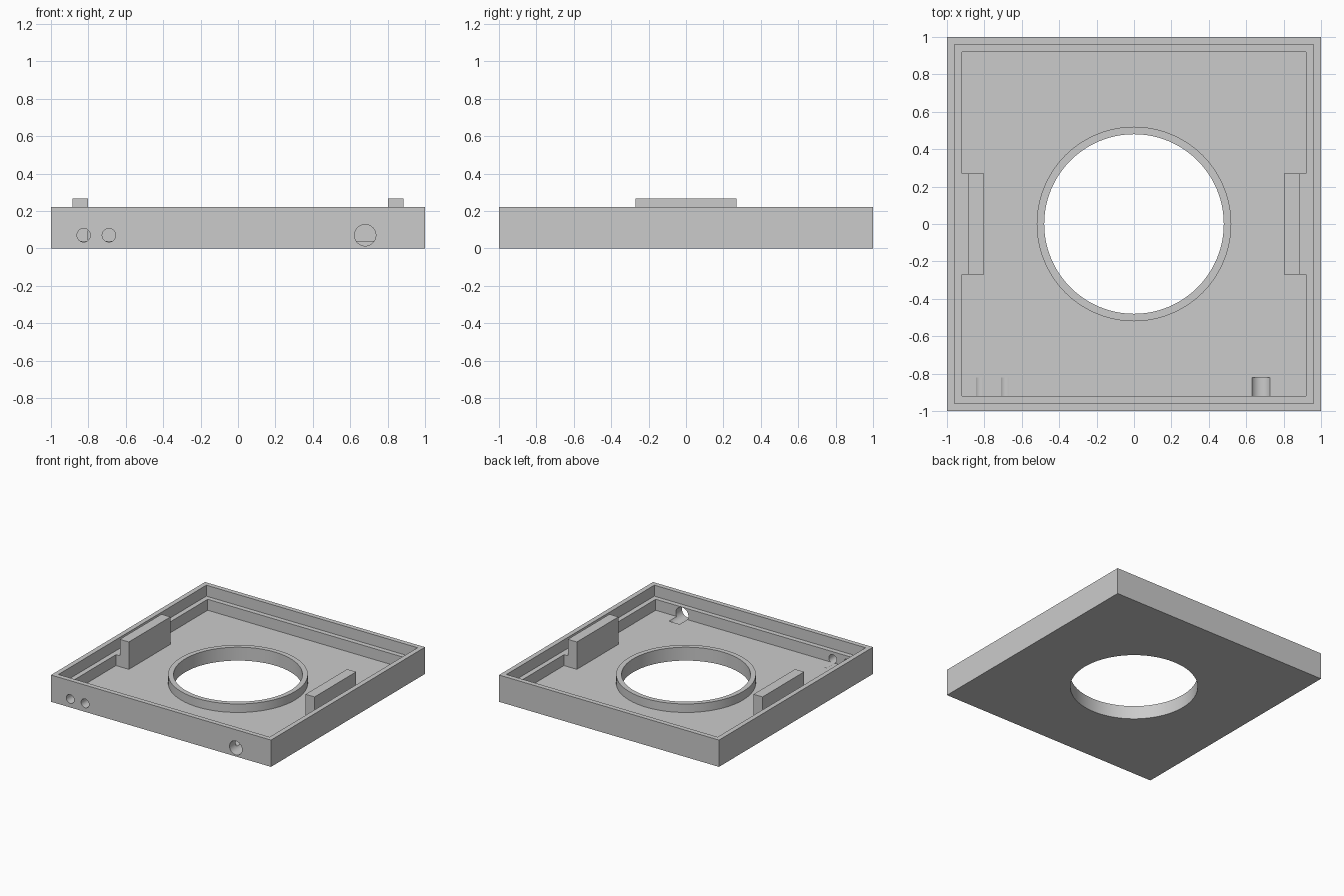
import bpy
import bmesh
from math import radians
from mathutils import Matrix, Vector

cube = bpy.data.objects.get("Cube")
if cube:
    bpy.data.objects.remove(cube, do_unlink=True)

FLOOR, LEDGE, RIM, RING = 0.04, 0.13, 0.22, 0.11

grey = bpy.data.materials.new("plain grey")
grey.use_nodes = True
colour = (0.6, 0.6, 0.6, 1)
grey.diffuse_color = colour
grey.node_tree.nodes["Principled BSDF"].inputs["Base Color"].default_value = colour


def add_object(name, bm):
    bmesh.ops.recalc_face_normals(bm, faces=bm.faces)
    mesh = bpy.data.meshes.new(name)
    bm.to_mesh(mesh)
    bm.free()
    mesh.materials.append(grey)
    obj = bpy.data.objects.new(name, mesh)
    bpy.context.collection.objects.link(obj)
    return obj


def block(name, half, low, high):
    bm = bmesh.new()
    bmesh.ops.create_cube(bm, size=1, matrix=Matrix.Translation((0, 0, (low + high) / 2))
                          @ Matrix.Diagonal((2 * half, 2 * half, high - low, 1)))
    return add_object(name, bm)


def cylinder(name, radius, start, end, sides):
    start, end = Vector(start), Vector(end)
    axis = end - start
    turn = Vector((0, 0, 1)).rotation_difference(axis).to_matrix().to_4x4()
    bm = bmesh.new()
    bmesh.ops.create_cone(bm, cap_ends=True, segments=sides, radius1=radius, radius2=radius,
                          depth=axis.length,
                          matrix=Matrix.Translation((start + end) / 2) @ turn)
    return add_object(name, bm)


def combine(target, tool, operation):
    mod = target.modifiers.new(tool.name, "BOOLEAN")
    mod.object, mod.operation, mod.solver = tool, operation, "EXACT"
    bpy.ops.object.select_all(action="DESELECT")
    bpy.context.view_layer.objects.active = target
    target.select_set(True)
    bpy.ops.object.modifier_apply(modifier=mod.name)
    bpy.data.objects.remove(tool, do_unlink=True)


# Tray with a stepped rim
tray = block("tray", 1, 0, RIM)
combine(tray, block("lid_recess", 0.96, LEDGE, 0.5), "DIFFERENCE")
combine(tray, block("inner_cavity", 0.92, FLOOR, 0.5), "DIFFERENCE")

# Raised collar around the round opening
combine(tray, cylinder("collar", 0.52, (0, 0, FLOOR / 2), (0, 0, RING), 96), "UNION")
combine(tray, cylinder("opening", 0.48, (0, 0, -0.5), (0, 0, 0.5), 96), "DIFFERENCE")

# Cable ports through the front wall, grooving the floor behind it
for name, x, radius in (("small_port_a", -0.825, 0.036), ("small_port_b", -0.69, 0.036),
                        ("large_port", 0.68, 0.057)):
    combine(tray, cylinder(name, radius, (x, -1.1, 0.07), (x, -0.82, 0.07), 48), "DIFFERENCE")

# Upright clips on both sides, stepped to meet the ledge
profile = [(0.92, FLOOR), (0.803, FLOOR), (0.803, 0.265), (0.885, 0.265),
           (0.885, LEDGE), (0.92, LEDGE)]
for name, side in (("left_clip", 1), ("right_clip", -1)):
    bm = bmesh.new()
    face = bm.faces.new([bm.verts.new((side * x, -0.27, z)) for x, z in profile])
    grown = bmesh.ops.extrude_face_region(bm, geom=[face])["geom"]
    bmesh.ops.translate(bm, vec=(0, 0.54, 0),
                        verts=[v for v in grown if isinstance(v, bmesh.types.BMVert)])
    # Keep both end caps
    if not any(len(f.verts) == 6 and f.calc_center_median().y < -0.26 for f in bm.faces):
        bm.faces.new([v for v in bm.verts if v.co.y < 0])
    combine(tray, add_object(name, bm), "UNION")

bpy.ops.object.select_all(action="DESELECT")
tray.select_set(True)
bpy.context.view_layer.objects.active = tray
bpy.ops.object.shade_smooth_by_angle(angle=radians(30))
